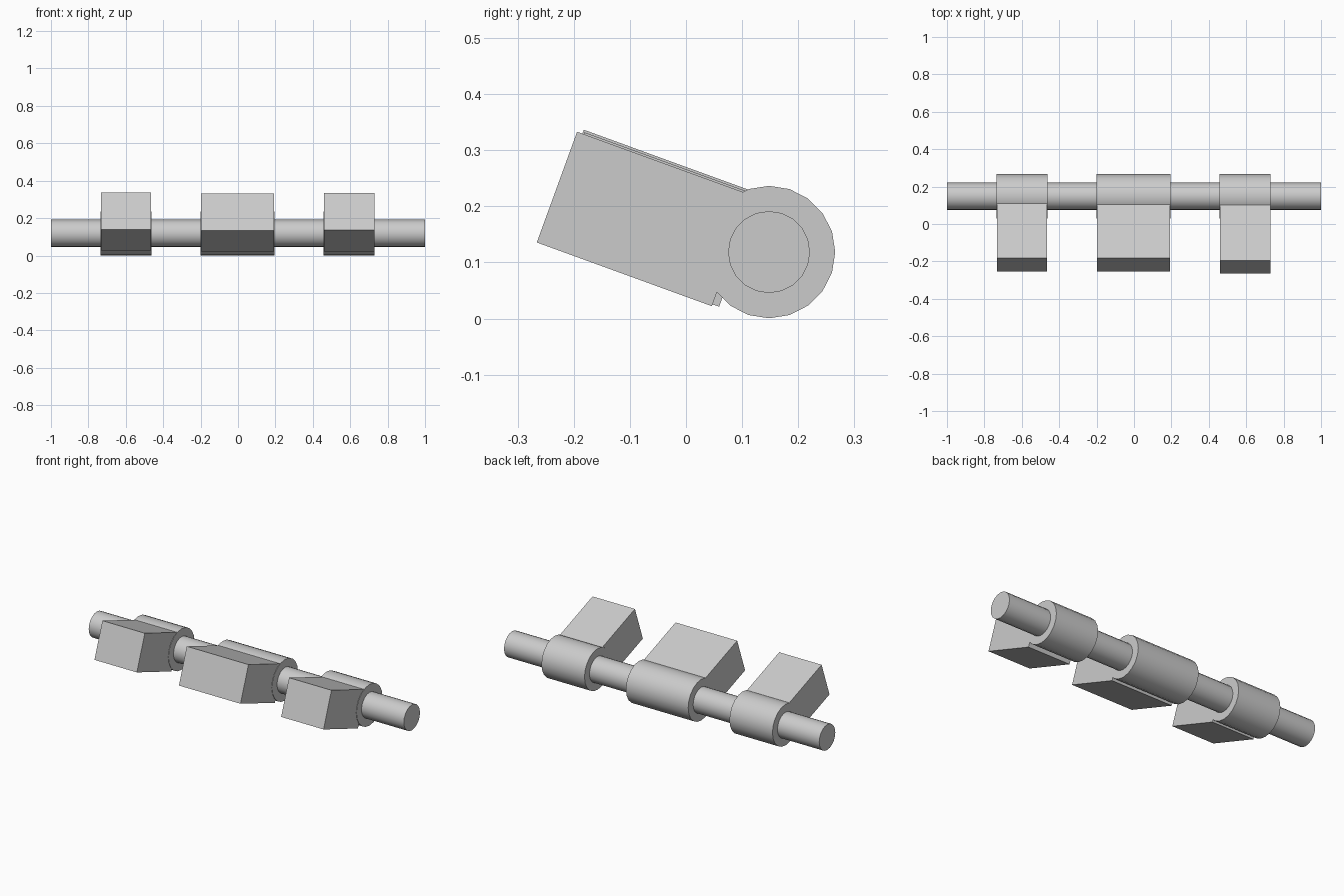
import bpy
from math import radians, pi

if "Cube" in bpy.data.objects:
    bpy.data.objects.remove(bpy.data.objects["Cube"])

AXIS_Y, AXIS_Z = 0.148, 0.1185   # shared axis of rod and sleeves
TILT = radians(-20)


def cylinder(name, x0, x1, radius):
    # 20-sided cylinder lying along x
    bpy.ops.mesh.primitive_cylinder_add(
        vertices=20, radius=radius, depth=x1 - x0,
        location=((x0 + x1) / 2, AXIS_Y, AXIS_Z), rotation=(0, pi / 2, 0))
    obj = bpy.context.object
    obj.name = name
    bpy.ops.object.shade_smooth_by_angle(angle=radians(30))


def block(name, x0, x1, y, z):
    # tilted box running into its sleeve
    bpy.ops.mesh.primitive_cube_add(
        size=1, location=((x0 + x1) / 2, y, z), rotation=(TILT, 0, 0))
    obj = bpy.context.object
    obj.name = name
    obj.scale = (x1 - x0, 0.332, 0.210)


# Long rod
cylinder("rod", -1, 1, 0.073)

# Three sleeves, each with an arm block
parts = [
    ("left", -0.735, -0.462, -0.062, 0.181),
    ("middle", -0.200, 0.195, -0.061, 0.1765),
    ("right", 0.458, 0.731, -0.074, 0.1775),
]
for side, x0, x1, y, z in parts:
    cylinder(side + "_sleeve", x0, x1, 0.118)
    block(side + "_block", x0 + 0.002, x1 - 0.002, y, z)
